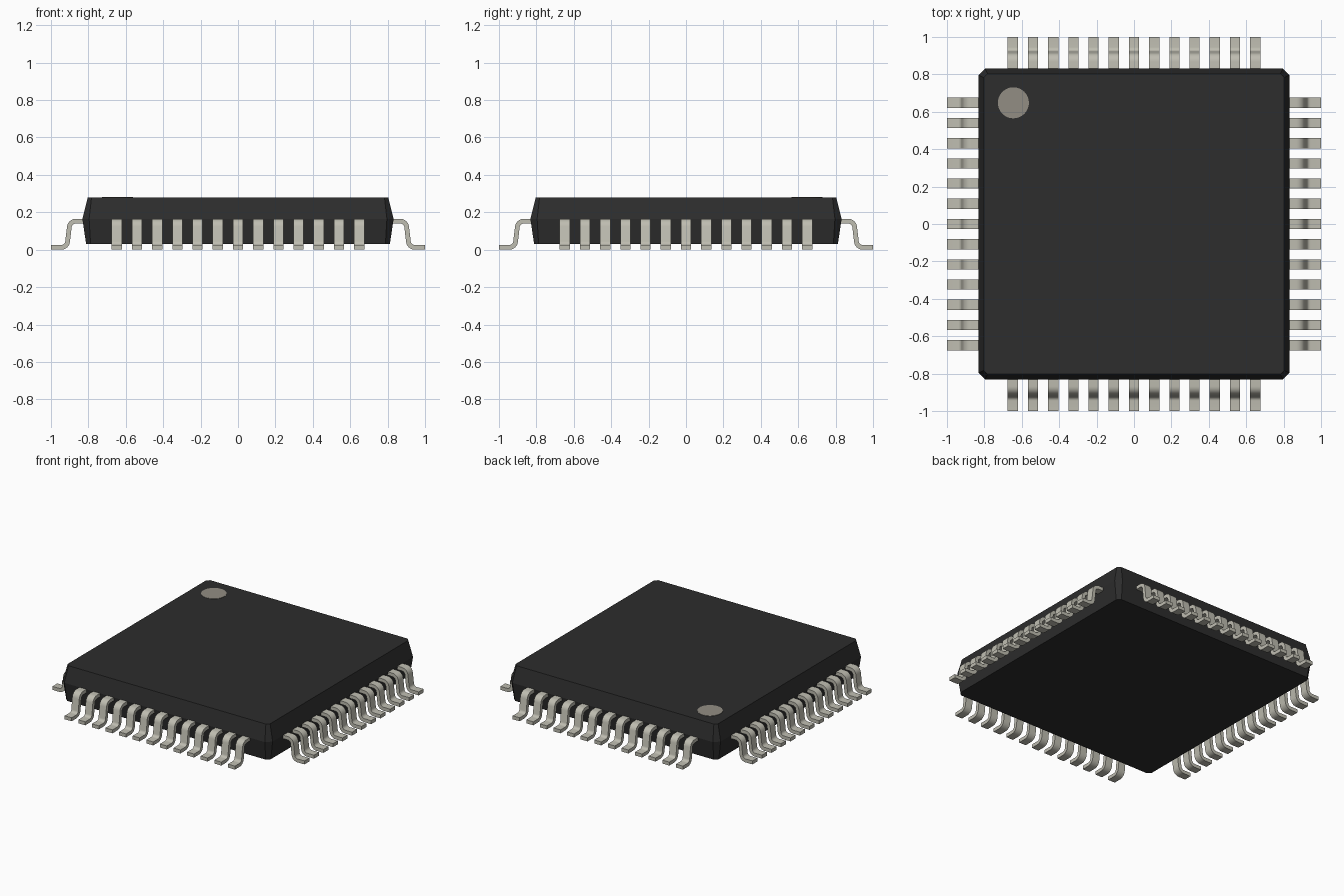
import bpy, bmesh, math
from mathutils import Vector

cube = bpy.data.objects.get("Cube")
if cube:
    bpy.data.objects.remove(cube, do_unlink=True)


def material(name, rgb, roughness):
    m = bpy.data.materials.new(name)
    m.use_nodes = True
    m.diffuse_color = (*rgb, 1)
    bsdf = m.node_tree.nodes["Principled BSDF"]
    bsdf.inputs["Base Color"].default_value = (*rgb, 1)
    bsdf.inputs["Roughness"].default_value = roughness
    return m


def add_object(name, bm, mat):
    bmesh.ops.recalc_face_normals(bm, faces=bm.faces)
    mesh = bpy.data.meshes.new(name)
    bm.to_mesh(mesh)
    bm.free()
    mesh.materials.append(mat)
    ob = bpy.data.objects.new(name, mesh)
    bpy.context.collection.objects.link(ob)
    return ob


black = material("black plastic", (0.026, 0.026, 0.026), 0.6)
metal = material("tinned metal", (0.52, 0.51, 0.44), 0.4)
grey = material("marker grey", (0.29, 0.27, 0.23), 0.7)

# Package body: three chamfered square sections, widest at the parting line
SECTIONS = [(0.03, 0.812, 0.024), (0.165, 0.832, 0.036), (0.28, 0.803, 0.02)]
bm = bmesh.new()
rings = []
for z, h, c in SECTIONS:
    corners = [(h, c - h), (h, h - c), (h - c, h), (c - h, h),
               (-h, h - c), (-h, c - h), (c - h, -h), (h - c, -h)]
    rings.append([bm.verts.new((x, y, z)) for x, y in corners])
for low, high in zip(rings, rings[1:]):
    for i in range(8):
        j = (i + 1) % 8
        bm.faces.new((low[i], low[j], high[j], high[i]))
bm.faces.new(rings[0][::-1])
bm.faces.new(rings[-1])
add_object("package_body", bm, black)

# Pin one marker: thin disc on the top face
bm = bmesh.new()
bmesh.ops.create_cone(bm, cap_ends=True, segments=48, radius1=0.083,
                      radius2=0.083, depth=0.004)
marker = add_object("pin_one_marker", bm, grey)
marker.location = (-0.645, 0.648, 0.28)

# Gull-wing lead: centre line with two arcs, thickened to a closed profile
THICK, WIDTH, PITCH, COUNT, R, STEPS = 0.025, 0.055, 0.108, 13, 0.034, 6


def arc(cx, cz, start, end):
    pts = []
    for k in range(STEPS + 1):
        a = math.radians(start + (end - start) * k / STEPS)
        pts.append(Vector((cx + R * math.cos(a), cz + R * math.sin(a))))
    return pts


half = THICK / 2
path = [Vector((0.80, 0.165 - half))]
path += arc(0.868, 0.165 - half - R, 90, 7)
path += arc(0.945, half + R, 187, 270)
path += [Vector((1.0, half))]

upper, lower = [], []
for i, p in enumerate(path):
    d = (path[min(i + 1, len(path) - 1)] - path[max(i - 1, 0)]).normalized()
    if i in (0, 1, len(path) - 2, len(path) - 1):
        d = Vector((1, 0))
    n = Vector((-d.y, d.x)) * half
    upper.append(p + n)
    lower.append(p - n)

# One row of leads per side, shared by rotation
bm = bmesh.new()
for k in range(COUNT):
    y = (k - (COUNT - 1) / 2) * PITCH
    rows = []
    for u, l in zip(upper, lower):
        rows.append([bm.verts.new((q.x, y + s * WIDTH / 2, q.y))
                     for q, s in ((u, -1), (u, 1), (l, 1), (l, -1))])
    for a, b in zip(rows, rows[1:]):
        for i in range(4):
            j = (i + 1) % 4
            bm.faces.new((a[i], a[j], b[j], b[i]))
    bm.faces.new(rows[0])
    bm.faces.new(rows[-1][::-1])
left = add_object("leads_left", bm, metal)
bpy.ops.object.select_all(action="DESELECT")
left.select_set(True)
bpy.context.view_layer.objects.active = left
bpy.ops.object.shade_smooth_by_angle(angle=math.radians(35))

for turn, side in ((1, "back"), (2, "right"), (3, "front")):
    row = left.copy()
    row.name = "leads_" + side
    row.rotation_euler.z = turn * math.pi / 2
    bpy.context.collection.objects.link(row)
